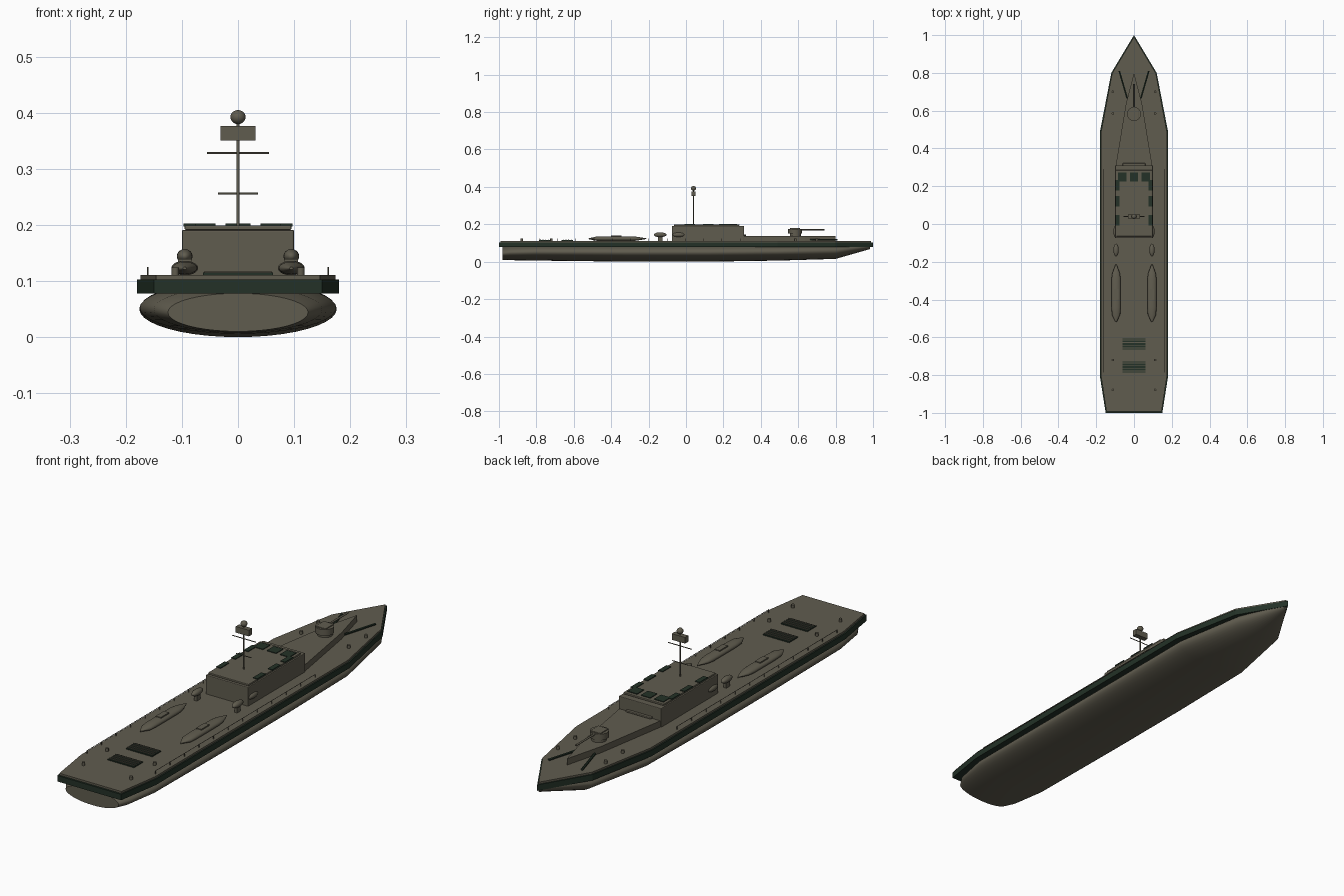
import bpy, bmesh, math
from mathutils import Matrix, Vector

if "Cube" in bpy.data.objects:
    bpy.data.objects.remove(bpy.data.objects["Cube"])


def material(name, rgb):
    m = bpy.data.materials.new(name)
    m.diffuse_color = (*rgb, 1)
    m.use_nodes = True
    m.node_tree.nodes["Principled BSDF"].inputs["Base Color"].default_value = m.diffuse_color
    return m


OLIVE = material("olive grey", (0.118, 0.108, 0.078))
GREEN = material("dark green", (0.017, 0.031, 0.020))


def finish(name, bm, mat, smooth=False, bevel=0):
    bmesh.ops.recalc_face_normals(bm, faces=bm.faces)
    me = bpy.data.meshes.new(name)
    bm.to_mesh(me)
    bm.free()
    me.materials.append(mat)
    ob = bpy.data.objects.new(name, me)
    bpy.context.collection.objects.link(ob)
    if bevel:
        b = ob.modifiers.new("bevel", "BEVEL")
        b.width, b.segments = bevel, 2
    if smooth:
        bpy.ops.object.select_all(action="DESELECT")
        ob.select_set(True)
        bpy.context.view_layer.objects.active = ob
        bpy.ops.object.shade_smooth_by_angle(angle=math.radians(40))
    return ob


def box(name, x, y, z, mat, bevel=0):
    """Box from (min, max) ranges."""
    bm = bmesh.new()
    c = [(a + b) / 2 for a, b in (x, y, z)]
    s = [b - a for a, b in (x, y, z)]
    bmesh.ops.create_cube(bm, size=1, matrix=Matrix.Translation(c) @ Matrix.Diagonal((*s, 1)))
    return finish(name, bm, mat, bevel=bevel)


def rod(name, a, b, r, mat, sides=12):
    a, b = Vector(a), Vector(b)
    d = b - a
    mx = Matrix.Translation((a + b) / 2) @ d.to_track_quat("Z", "Y").to_matrix().to_4x4()
    bm = bmesh.new()
    bmesh.ops.create_cone(bm, cap_ends=True, segments=sides, radius1=r, radius2=r, depth=d.length, matrix=mx)
    return finish(name, bm, mat, True)


def ellipsoid(name, c, s, mat):
    bm = bmesh.new()
    bmesh.ops.create_uvsphere(bm, u_segments=20, v_segments=12, radius=1,
                              matrix=Matrix.Translation(c) @ Matrix.Diagonal((*s, 1)))
    return finish(name, bm, mat, True)


def prism(name, half, z0, z1, mat):
    """Extrude an outline mirrored in x, given as (half width, y) from bow to stern."""
    pts = half + [(-x, y) for x, y in reversed(half) if x > 0]
    bm = bmesh.new()
    f = bm.faces.new([bm.verts.new((x, y, z0)) for x, y in pts])
    r = bmesh.ops.extrude_face_region(bm, geom=[f])
    for v in r["geom"]:
        if isinstance(v, bmesh.types.BMVert):
            v.co.z = z1
    return finish(name, bm, mat)


def loft(name, sections, mat, x=0, n=40):
    """Loft elliptical sections given as (y, half width, bottom, top)."""
    bm = bmesh.new()
    rings = []
    for y, w, lo, hi in sections:
        rings.append([bm.verts.new((x + w * math.cos(2 * math.pi * i / n), y,
                                    (lo + hi) / 2 + (hi - lo) / 2 * math.sin(2 * math.pi * i / n)))
                      for i in range(n)])
    for a, b in zip(rings, rings[1:]):
        for i in range(n):
            bm.faces.new((a[i], a[(i + 1) % n], b[(i + 1) % n], b[i]))
    bm.faces.new(rings[0])
    bm.faces.new(rings[-1])
    return finish(name, bm, mat, True)


# Hull, belt and deck
loft("hull", [(-0.98, 0.125, 0.010, 0.078), (-0.94, 0.15, 0.008, 0.09), (-0.8, 0.175, 0.006, 0.098),
              (-0.3, 0.176, 0.0, 0.1), (0.1, 0.176, 0.0, 0.1), (0.5, 0.174, 0.006, 0.1),
              (0.8, 0.115, 0.015, 0.1), (0.985, 0.008, 0.068, 0.1)], OLIVE)
prism("belt", [(0, 1), (0.12, 0.8), (0.18, 0.49), (0.18, -0.81), (0.15, -1)], 0.078, 0.103, GREEN)
prism("deck", [(0, 0.99), (0.116, 0.797), (0.174, 0.488), (0.174, -0.808), (0.146, -0.992)], 0.103, 0.111, OLIVE)

# Raised foredeck
prism("foredeck", [(0, 0.8), (0.043, 0.635), (0.098, 0.3), (0.098, 0.22)], 0.108, 0.138, OLIVE)

# Deckhouse, roof and roof windows
box("deckhouse", (-0.1, 0.1), (-0.075, 0.31), (0.108, 0.191), OLIVE, 0.003)
box("roof", (-0.095, 0.095), (-0.065, 0.285), (0.191, 0.199), OLIVE, 0.002)
box("front_step", (-0.06, 0.06), (0.308, 0.322), (0.138, 0.146), OLIVE, 0.003)
for i in (-1, 0, 1):
    box("front_window", (i * 0.062 - 0.022, i * 0.062 + 0.022), (0.225, 0.272), (0.197, 0.202), GREEN)
for s in (-1, 1):
    for y in (0.02, 0.12, 0.205):
        x = sorted((s * 0.076, s * 0.097))
        box("side_window", x, (y - 0.028, y + 0.028), (0.197, 0.202), GREEN)

# Mast with crossbars, radar box and dome
rod("mast", (0, 0.04, 0.195), (0, 0.04, 0.385), 0.003, OLIVE)
rod("upper_crossbar", (-0.055, 0.04, 0.328), (0.055, 0.04, 0.328), 0.0018, OLIVE)
rod("lower_crossbar", (-0.036, 0.04, 0.256), (0.036, 0.04, 0.256), 0.0018, OLIVE)
box("radar", (-0.031, 0.031), (0.029, 0.051), (0.35, 0.376), OLIVE)
ellipsoid("mast_dome", (0, 0.04, 0.392), (0.0135, 0.0135, 0.0125), OLIVE)

# Gun turret
rod("turret_base", (0, 0.585, 0.136), (0, 0.585, 0.152), 0.03, OLIVE, 24)
rod("turret", (0, 0.582, 0.15), (0, 0.582, 0.176), 0.037, OLIVE, 16)
box("turret_cap", (-0.024, 0.024), (0.555, 0.61), (0.174, 0.18), OLIVE, 0.002)
rod("gun_barrel", (0, 0.6, 0.172), (0, 0.74, 0.172), 0.004, OLIVE)

# Deck fittings repeated on each side
for s in (-1, 1):
    loft("boat", [(-0.52, 0.003, 0.12, 0.125), (-0.48, 0.022, 0.112, 0.134), (-0.44, 0.024, 0.11, 0.136),
                  (-0.29, 0.024, 0.11, 0.136), (-0.26, 0.02, 0.113, 0.133), (-0.212, 0.002, 0.121, 0.125)],
         OLIVE, s * 0.095, 20)
    box("boat_cover", (s * 0.095 - 0.012, s * 0.095 + 0.012), (-0.40, -0.345), (0.125, 0.139), OLIVE)
    for y in (-0.138, -0.04):
        ellipsoid("raft_canister", (s * 0.095, y, 0.144), (0.014, 0.034, 0.013), OLIVE)
    box("canister_stand", (s * 0.095 - 0.006, s * 0.095 + 0.006), (-0.15, -0.126), (0.11, 0.135), OLIVE)
    rod("breakwater", (s * 0.078, 0.81, 0.117), (s * 0.036, 0.665, 0.117), 0.005, GREEN, 6)
    for y in (0.70, 0.585, -0.72, -0.878):
        rod("bollard", (s * 0.112, y, 0.108), (s * 0.112, y, 0.124), 0.0065, OLIVE)
    rod("rail", (s * 0.161, -0.785, 0.124), (s * 0.161, 0.29, 0.124), 0.0012, OLIVE, 6)
    for i in range(12):
        y = -0.785 + i * 1.075 / 11
        rod("rail_post", (s * 0.161, y, 0.108), (s * 0.161, y, 0.125), 0.0014, OLIVE, 6)

# Slatted hatches on the aft deck
for yc in (-0.635, -0.757):
    box("hatch", (-0.062, 0.062), (yc - 0.03, yc + 0.03), (0.109, 0.115), GREEN)
    for i in range(4):
        y = yc - 0.021 + i * 0.014
        box("hatch_slat", (-0.06, 0.06), (y - 0.002, y + 0.002), (0.114, 0.118), OLIVE)
